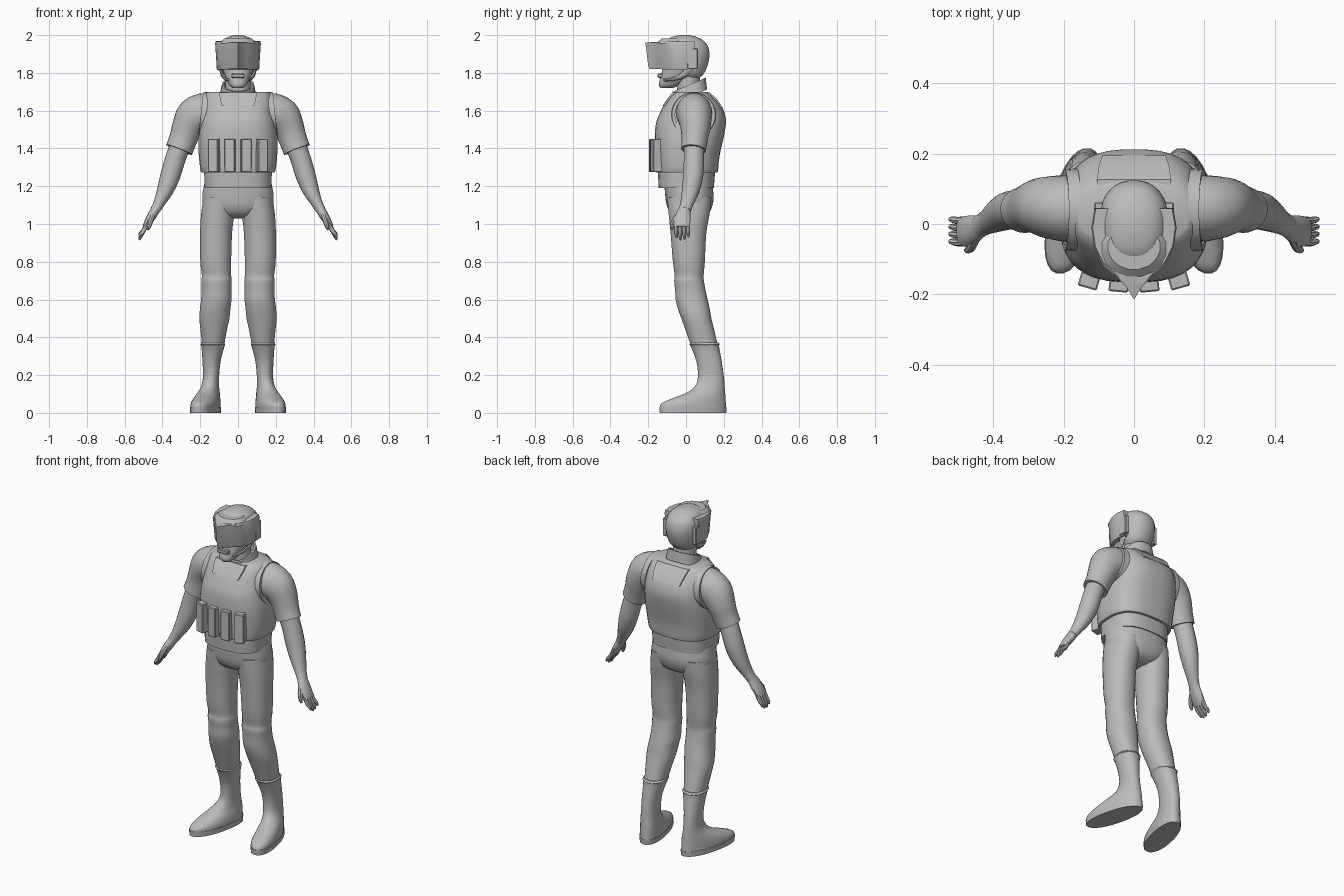
import bpy, bmesh, math
from mathutils import Vector, Matrix

grey = bpy.data.materials.new("plain_grey")
grey.diffuse_color = (0.5, 0.5, 0.5, 1)


def finish(name, bm, mirror=False, angle=40):
    bmesh.ops.recalc_face_normals(bm, faces=bm.faces)
    me = bpy.data.meshes.new(name)
    bm.to_mesh(me)
    bm.free()
    me.materials.append(grey)
    ob = bpy.data.objects.new(name, me)
    bpy.context.collection.objects.link(ob)
    if mirror:
        ob.modifiers.new("Mirror", 'MIRROR')
    bpy.ops.object.select_all(action='DESELECT')
    ob.select_set(True)
    bpy.context.view_layer.objects.active = ob
    bpy.ops.object.shade_smooth_by_angle(angle=math.radians(angle))
    return ob


def skin(name, rings, **kw):
    """Join point rings with quads and cap both ends."""
    bm = bmesh.new()
    vs = [[bm.verts.new(p) for p in r] for r in rings]
    n = len(vs[0])
    for a, b in zip(vs, vs[1:]):
        for i in range(n):
            j = (i + 1) % n
            bm.faces.new((a[i], a[j], b[j], b[i]))
    bm.faces.new(vs[0])
    bm.faces.new(vs[-1])
    return finish(name, bm, **kw)


def smooth_rows(rows, steps):
    """Catmull-Rom interpolation of ring parameters."""
    if steps < 2:
        return rows
    out = []
    for i in range(len(rows) - 1):
        p = [rows[max(0, min(len(rows) - 1, i + k))] for k in (-1, 0, 1, 2)]
        for s in range(steps):
            t = s / steps
            out.append([b + 0.5 * t * (c - a + t * (2*a - 5*b + 4*c - d + t * (3*(b - c) + d - a)))
                        for a, b, c, d in zip(*p)])
    return out + [rows[-1]]


def loft(name, rows, sides=28, power=2.0, steps=3, shear_at=0.16, tilt=0, **kw):
    """Horizontal rings: z, x centre, x radius, front y, back y, x shear."""
    rings = []
    for z, x0, rx, yf, yb, sh in smooth_rows(rows, steps):
        ring = []
        for i in range(sides):
            a = 2 * math.pi * (i + 0.5) / sides
            c, s = math.cos(a), math.sin(a)
            ux = math.copysign(abs(c) ** (2 / power), c)
            uy = math.copysign(abs(s) ** (2 / power), s)
            y = (yf + yb) / 2 + (yb - yf) / 2 * uy
            ring.append((x0 + rx * ux + sh * (y - shear_at), y, z + tilt * y))
        rings.append(ring)
    return skin(name, rings, **kw)


def tube(name, rows, sides=18, steps=3, **kw):
    """Rings along a path: x, y, z, radius across, radius along y."""
    rows = smooth_rows(rows, steps)
    pts = [Vector(r[:3]) for r in rows]
    rings = []
    for i, r in enumerate(rows):
        d = (pts[min(i + 1, len(pts) - 1)] - pts[max(i - 1, 0)]).normalized()
        side = (Vector((0, 1, 0)) - d * d.y).normalized()
        up = d.cross(side)
        rings.append([pts[i] + up * r[3] * math.cos(a) + side * r[4] * math.sin(a)
                      for a in (2 * math.pi * k / sides for k in range(sides))])
    return skin(name, rings, mirror=True, **kw)


def box(name, centre, size, yaw=0, **kw):
    bm = bmesh.new()
    m = Matrix.Translation(centre) @ Matrix.Rotation(yaw, 4, 'Z') @ Matrix.Diagonal((*size, 1))
    bmesh.ops.create_cube(bm, size=1, matrix=m)
    bmesh.ops.bevel(bm, geom=bm.edges[:], offset=0.004, segments=1, affect='EDGES')
    return finish(name, bm, angle=30, **kw)


# Trousers
loft("trouser_seat", [(1.03, 0, .07, -.03, .07, 0), (1.05, 0, .13, -.075, .115, 0),
                      (1.09, 0, .18, -.10, .138, 0), (1.14, 0, .19, -.11, .147, 0),
                      (1.21, 0, .18, -.115, .14, 0)], power=2.4)
loft("trouser_leg", [(1.14, .098, .085, -.10, .135, 0), (1.05, .108, .088, -.092, .125, 0),
                     (.95, .116, .085, -.082, .108, 0), (.80, .118, .082, -.07, .10, 0),
                     (.73, .114, .078, -.06, .094, 0), (.70, .114, .081, -.063, .095, 0),
                     (.65, .114, .079, -.058, .104, 0), (.60, .115, .081, -.055, .115, 0),
                     (.55, .121, .081, -.043, .126, 0), (.50, .125, .080, -.025, .135, 0),
                     (.43, .129, .069, 0, .152, 0), (.35, .132, .058, .028, .17, 0)],
     power=2.2, mirror=True)

# Boots with turned-out feet
loft("boot", [(.372, .132, .060, .022, .172, 0), (.362, .133, .066, .018, .179, 0),
              (.35, .133, .061, .026, .176, 0), (.27, .140, .048, .055, .19, 0),
              (.19, .143, .043, .063, .201, 0), (.14, .144, .047, .046, .205, -.1),
              (.105, .145, .055, .0, .208, -.2), (.078, .145, .062, -.07, .21, -.22),
              (.05, .145, .067, -.132, .212, -.22), (.025, .145, .068, -.139, .214, -.22)],
     power=2.2, mirror=True)
loft("boot_sole", [(.03, .145, .070, -.142, .216, -.22), (0, .145, .069, -.14, .214, -.22)],
     power=2.2, steps=1, mirror=True)

# Waistband and vest
loft("waistband", [(1.19, 0, .178, -.145, .148, 0), (1.28, 0, .18, -.15, .155, 0)],
     power=2.8, steps=1)
loft("vest", [(1.272, 0, .186, -.155, .165, 0), (1.282, 0, .198, -.16, .17, 0),
              (1.36, 0, .208, -.163, .178, 0), (1.45, 0, .21, -.166, .198, 0),
              (1.53, 0, .202, -.16, .212, 0), (1.58, 0, .194, -.142, .207, 0),
              (1.63, 0, .187, -.117, .185, 0), (1.68, 0, .177, -.08, .142, 0),
              (1.70, 0, .155, -.055, .11, 0)], power=2.7, sides=36)
for i, x in enumerate((-.125, -.042, .042, .125)):
    box("ammo_pouch_%d" % (i + 1), (x, -.168 + abs(x) * .12, 1.363), (.056, .06, .176), yaw=x * 2.2)


def plate(name, rows):
    """Thin trapezoid panel following the chest or back slope."""
    skin(name, [[(-w, y - .012, z), (w, y - .012, z), (w, y + .012, z), (-w, y + .012, z)]
                for z, w, y in rows], angle=30)


plate("chest_flap", [(1.625, .085, -.112), (1.66, .095, -.09), (1.695, .10, -.06)])
plate("back_flap", [(1.615, .09, .183), (1.66, .10, .153), (1.695, .105, .115)])

# Armhole trim around each shoulder
bm = bmesh.new()
loop = []
for i in range(28):
    a = 2 * math.pi * i / 28
    c = Vector((.183 - .012 * math.sin(a), .04 + .108 * math.cos(a), 1.578 + .112 * math.sin(a)))
    out = Vector((0, math.cos(a), math.sin(a)))
    loop.append([bm.verts.new(c + out * u + Vector((v, 0, 0)))
                 for u, v in ((-.01, -.02), (.01, -.02), (.007, .014), (-.01, .014))])
for a, b in zip(loop, loop[1:] + loop[:1]):
    for k in range(4):
        bm.faces.new((a[k], a[(k + 1) % 4], b[(k + 1) % 4], b[k]))
finish("armhole_trim", bm, mirror=True)

# Arms
tube("sleeve", [(.13, .04, 1.59, .10, .09), (.18, .043, 1.588, .105, .095),
                (.232, .047, 1.565, .102, .09), (.268, .05, 1.51, .083, .08),
                (.29, .046, 1.45, .074, .07), (.312, .04, 1.393, .073, .066)], sides=24)
tube("forearm", [(.30, .042, 1.43, .055, .055), (.33, .042, 1.35, .054, .054),
                 (.357, .038, 1.26, .053, .054), (.385, .025, 1.18, .044, .047),
                 (.418, .005, 1.11, .03, .035), (.438, -.006, 1.075, .026, .033)])

# Hands
tube("palm", [(.432, -.004, 1.085, .025, .03), (.452, -.014, 1.05, .024, .04),
              (.473, -.02, 1.015, .021, .044), (.492, -.022, .982, .015, .042)], sides=14)
for i in range(4):
    y = -.053 + i * .021
    drop = (.012, 0, .003, .016)[i]
    tube("finger_%d" % (i + 1), [(.482, y, .998, .012, .011), (.503, y, .96, .012, .0105),
                                 (.517, y + .003, .932 + drop, .010, .009),
                                 (.523, y + .004, .915 + drop, .005, .005)], sides=8, steps=2)
tube("thumb", [(.45, -.04, 1.05, .014, .014), (.462, -.066, 1.015, .013, .012),
               (.472, -.074, .985, .011, .010), (.478, -.074, .968, .005, .005)], sides=8, steps=2)

# Neck and upright collar
loft("neck", [(1.66, 0, .07, -.045, .085, 0), (1.74, 0, .066, -.05, .075, 0),
              (1.84, 0, .066, -.05, .075, 0)], sides=20)
loft("collar", [(1.665, 0, .098, -.075, .112, 0), (1.73, 0, .085, -.072, .105, 0),
                (1.73, 0, .075, -.062, .095, 0), (1.67, 0, .078, -.06, .095, 0)],
     steps=1, tilt=.42, power=2.3)

# Head, jaw and helmet shell
loft("jaw", [(1.72, 0, .028, -.135, -.07, 0), (1.735, 0, .045, -.145, -.03, 0),
             (1.765, 0, .062, -.14, .02, 0), (1.80, 0, .076, -.13, .05, 0),
             (1.85, 0, .085, -.12, .07, 0)], sides=20, power=2.3)
box("mouth_guard", (0, -.135, 1.785), (.07, .03, .022))
loft("helmet", [(1.775, 0, .06, -.03, .072, 0), (1.80, 0, .08, -.07, .098, 0),
                (1.85, 0, .094, -.10, .118, 0), (1.90, 0, .10, -.115, .125, 0),
                (1.945, 0, .095, -.115, .115, 0), (1.975, 0, .077, -.10, .088, 0),
                (1.992, 0, .05, -.07, .052, 0), (2.0, 0, .018, -.03, .015, 0)], power=2.2)

# Pointed visor wrapping the face
half = [(.112, .045), (.121, -.01), (.113, -.065), (.09, -.112), (.048, -.152), (.02, -.182)]
outline = half + [(0, -.215)] + [(-x, y) for x, y in reversed(half)]
skin("visor", [[(x * s, y * s, z + k * y) for x, y in outline]
               for z, s, k in ((1.815, .90, -.03), (1.83, .93, -.03), (1.955, 1.0, -.03), (1.968, .97, .03))],
     angle=25)
loft("brow_cap", [(1.955, 0, .105, -.16, .02, 0), (1.982, 0, .075, -.13, .0, 0)], steps=1, sides=16)

# Ear pieces and chin straps
box("ear_piece", (.10, .035, 1.875), (.026, .055, .11), mirror=True)
tube("chin_strap", [(.093, .02, 1.83, .008, .02), (.084, -.01, 1.79, .008, .018),
                    (.068, -.06, 1.768, .008, .014), (.045, -.115, 1.762, .008, .012)], sides=8)
